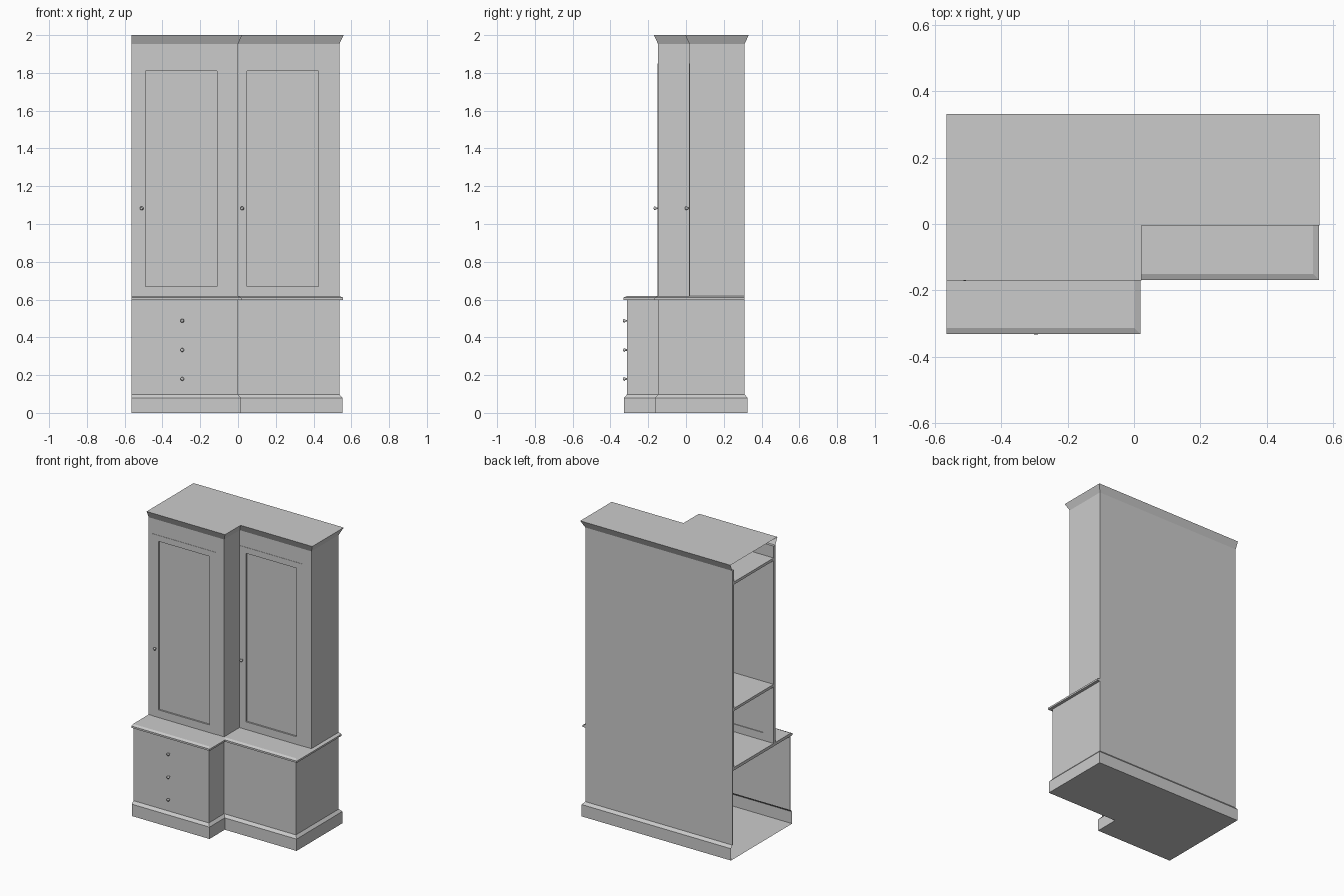
import bpy, bmesh, math

if "Cube" in bpy.data.objects:
    bpy.data.objects.remove(bpy.data.objects["Cube"])

L, R, B = -0.565, 0.537, 0.31      # open left end, right side, back
BASE = (-0.312, -0.148)            # front planes of the lower steps
UPPER = (-0.148, 0.018)            # front planes of the upper steps


def finish(name, bm, recalc=True):
    if recalc:
        bmesh.ops.recalc_face_normals(bm, faces=bm.faces)
    me = bpy.data.meshes.new(name)
    bm.to_mesh(me)
    bm.free()
    ob = bpy.data.objects.new(name, me)
    bpy.context.collection.objects.link(ob)
    return ob


def outline(fronts, d, back):
    """Stepped plan, counter-clockwise, offset outwards by d (back edge by back)."""
    f1, f2 = fronts
    return [(L, f1 - d), (d, f1 - d), (d, f2 - d), (R + d, f2 - d), (R + d, B + back), (L, B + back)]


def stepped(name, fronts, profile, top=False, bottom=False, end=False, thick=0, over_back=True):
    """Sweep a (offset, z) profile round the stepped plan; left end open unless asked."""
    bm = bmesh.new()
    rings = []
    for d, z in profile:
        rings.append([bm.verts.new((x, y, z)) for x, y in outline(fronts, d, d if over_back else 0)])
    n = len(rings[0])
    for a, b in zip(rings, rings[1:]):
        for i in range(n if end else n - 1):
            j = (i + 1) % n
            bm.faces.new((a[i], a[j], b[j], b[i]))
    if top:
        bm.faces.new(rings[-1])
    if bottom:
        bm.faces.new(rings[0][::-1])
    ob = finish(name, bm, False)
    if thick:
        m = ob.modifiers.new("thickness", 'SOLIDIFY')
        m.thickness, m.offset, m.use_even_offset = thick, -1, True
    return ob


def box(name, x0, x1, y0, y1, z0, z1):
    bm = bmesh.new()
    bmesh.ops.create_cube(bm, size=1)
    for v in bm.verts:
        v.co = ((x0 + x1) / 2 + v.co.x * (x1 - x0),
                (y0 + y1) / 2 + v.co.y * (y1 - y0),
                (z0 + z1) / 2 + v.co.z * (z1 - z0))
    return finish(name, bm)


def frame(name, outer, hole, y0, y1):
    """Rectangular board (x0, x1, z0, z1) with a rectangular opening."""
    bm = bmesh.new()

    def rect(r, y):
        x0, x1, z0, z1 = r
        return [bm.verts.new((x, y, z)) for x, z in ((x0, z0), (x1, z0), (x1, z1), (x0, z1))]
    rings = [rect(outer, y0), rect(hole, y0), rect(hole, y1), rect(outer, y1)]
    for a, b in zip(rings, rings[1:] + rings[:1]):
        for i in range(4):
            j = (i + 1) % 4
            bm.faces.new((a[i], a[j], b[j], b[i]))
    return finish(name, bm)


def knob(name, x, y, z):
    """Small turned knob, narrow at the door and wide at the front."""
    prof = [(0.004, 0.0), (0.005, 0.007), (0.010, 0.015), (0.008, 0.019), (0.004, 0.021)]
    n = 16
    bm = bmesh.new()
    rings = [[bm.verts.new((x + r * math.cos(2 * math.pi * i / n), y - h,
                            z + r * math.sin(2 * math.pi * i / n))) for i in range(n)]
             for r, h in prof]
    for a, b in zip(rings, rings[1:]):
        for i in range(n):
            j = (i + 1) % n
            bm.faces.new((a[i], a[j], b[j], b[i]))
    bm.faces.new(rings[0])
    bm.faces.new(rings[-1])
    ob = finish(name, bm)
    for p in ob.data.polygons:
        p.use_smooth = len(p.vertices) == 4
    return ob


# Plinth with chamfered top and a floor
stepped("plinth", BASE, [(0.016, 0), (0.016, 0.08), (0, 0.098)], bottom=True)

# Lower carcass and counter
stepped("lower_carcass", BASE, [(0, 0.098), (0, 0.60)], thick=0.006)
stepped("counter", BASE, [(0.02, 0.598), (0.02, 0.610), (0.002, 0.618)],
        top=True, bottom=True, end=True, over_back=False)

# Upper carcass: back, right side and the return between the steps
T = 0.018
Z0, Z1 = 0.618, 1.953
box("upper_back", L, R, B - T, B, Z0, Z1)
box("upper_side", R - T, R, UPPER[1] + T, B - T, Z0, Z1)
box("upper_return", -T, 0, UPPER[0] + T, UPPER[1] + T, Z0, Z1)

# Upper fronts: face board, slightly proud door frame, recessed panel, knob
bays = [("left", L, 0.0, -0.535, UPPER[0], -0.51),
        ("right", 0.0, R, 0.002, UPPER[1], 0.022)]
for side, x0, x1, dx, y, kx in bays:
    hole = (dx + 0.045, dx + 0.425, 0.67, 1.81)
    frame(side + "_face_board", (x0, x1, Z0, Z1), hole, y, y + T)
    frame(side + "_door_frame", (dx, dx + 0.47, Z0, 1.85), hole, y - 0.002, y)
    box(side + "_door_panel", hole[0], hole[1], y + 0.009, y + 0.013, hole[2], hole[3])
    knob(side + "_door_knob", kx, y - 0.002, 1.083)

# Interior shelf and compartment ceiling
for name, z in (("shelf", 1.0), ("compartment_ceiling", 1.855)):
    stepped(name, UPPER, [(-T, z), (-T, z + 0.018)], top=True, bottom=True, end=True)

# Flared cornice with flat top
stepped("cornice", UPPER, [(0, Z1), (0.022, 2.0)], top=True)

# Drawer knobs
for i, z in enumerate((0.18, 0.333, 0.488)):
    knob(f"drawer_knob_{i + 1}", -0.295, BASE[0], z)
